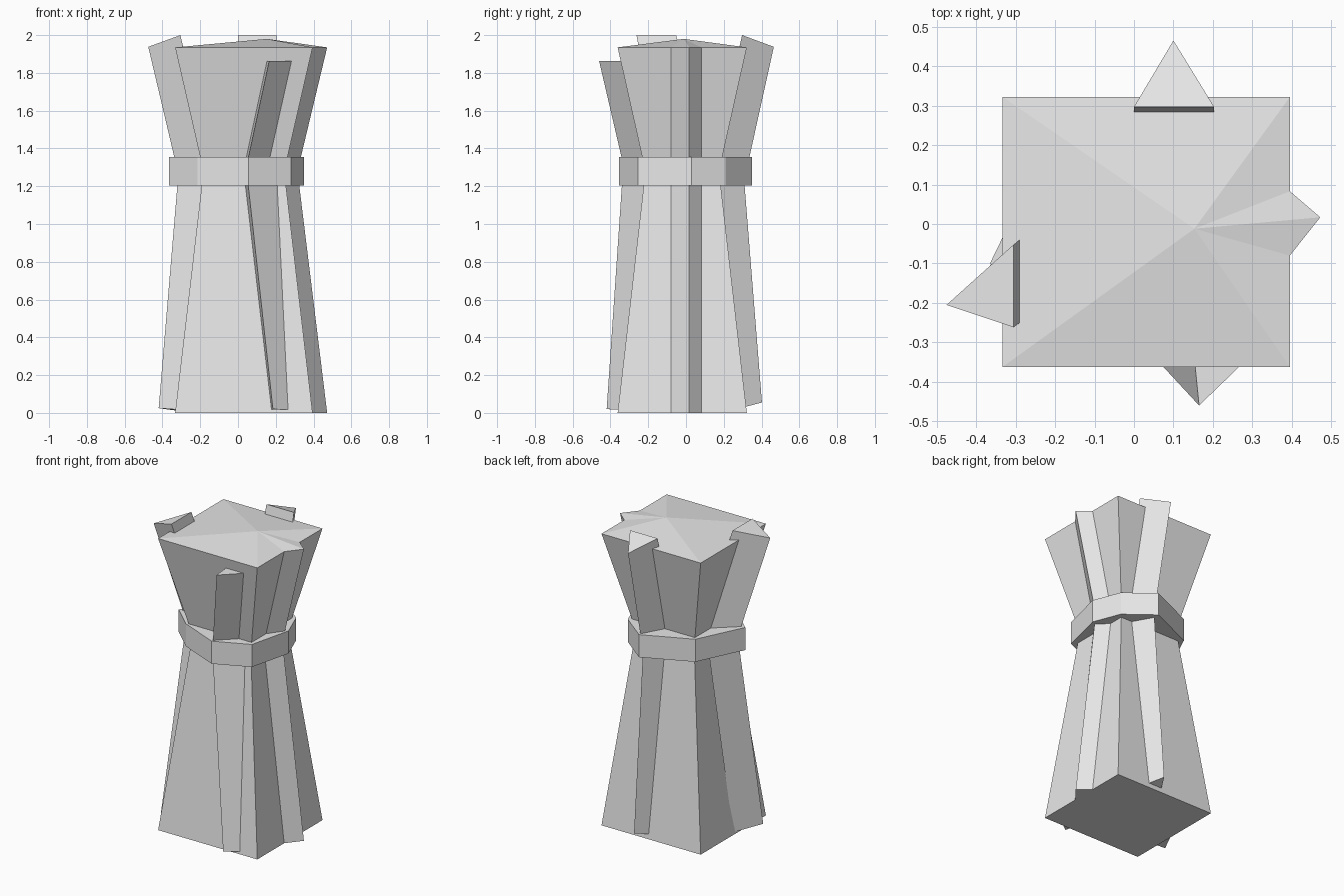
import bpy
import bmesh
from mathutils import Vector

cube = bpy.data.objects.get("Cube")
if cube:
    bpy.data.objects.remove(cube, do_unlink=True)

# One plain grey for everything
GREY = (0.8, 0.8, 0.8, 1.0)
grey = bpy.data.materials.new("plain_grey")
grey.use_nodes = True
grey.diffuse_color = GREY
for node in grey.node_tree.nodes:
    if node.type == 'BSDF_PRINCIPLED':
        node.inputs["Base Color"].default_value = GREY


def loft(name, rings, apex=None):
    """Skin equal rings of points from first to last; close with caps or an apex fan."""
    bm = bmesh.new()
    loops = [[bm.verts.new(p) for p in ring] for ring in rings]
    n = len(loops[0])
    for low, high in zip(loops, loops[1:]):
        for i in range(n):
            j = (i + 1) % n
            bm.faces.new((low[i], low[j], high[j], high[i]))
    bm.faces.new(loops[0])
    if apex:
        tip = bm.verts.new(apex)
        for i in range(n):
            bm.faces.new((loops[-1][i], loops[-1][(i + 1) % n], tip))
    else:
        bm.faces.new(loops[-1])
    bmesh.ops.recalc_face_normals(bm, faces=bm.faces)
    mesh = bpy.data.meshes.new(name)
    bm.to_mesh(mesh)
    bm.free()
    mesh.materials.append(grey)
    obj = bpy.data.objects.new(name, mesh)
    bpy.context.collection.objects.link(obj)
    return obj


def body_ring(x0, x1, y0, y1, ridge, z):
    """Rectangle with a triangular ridge on its +x side."""
    outline = [(x0, y0), (x1, y0), (x1, -0.08), (ridge, 0.017),
               (x1, 0.083), (x1, y1), (x0, y1)]
    return [(x, y, z) for x, y in outline]


def straw(name, end, run):
    """Three-sided stalk from its visible end to one hidden in the binding."""
    loft(name, [end, [Vector(p) + Vector(run) for p in end]])


# Bundle body: wide foot, pinched waist, flared head
loft("bundle_body", [
    body_ring(-0.333, 0.395, -0.362, 0.322, 0.472, 0.0),
    body_ring(-0.183, 0.245, -0.215, 0.175, 0.315, 1.28),
    body_ring(-0.333, 0.395, -0.362, 0.322, 0.472, 1.935),
], apex=(0.153, -0.012, 1.98))

# Binding around the waist
band = [(-0.365, -0.10), (-0.215, -0.24), (0.055, -0.355), (0.28, -0.255),
        (0.35, 0.03), (0.28, 0.21), (0.10, 0.35), (-0.215, 0.21)]
loft("binding_band", [[(x, y, z) for x, y in band] for z in (1.205, 1.355)])

# Loose stalks above the binding
straw("upper_back_straw",
      [(0.0, 0.297, 2.0), (0.203, 0.297, 2.0), (0.10, 0.465, 1.938)],
      (0, -0.155, -0.7))
straw("upper_right_straw",
      [(-0.305, -0.052, 2.0), (-0.305, -0.262, 2.0), (-0.475, -0.205, 1.938)],
      (0.165, 0.13, -0.7))
straw("upper_front_straw",
      [(0.165, -0.46, 1.863), (0.31, -0.32, 1.863), (0.145, -0.26, 1.863)],
      (-0.125, 0.135, -0.58))

# Loose stalks below the binding
straw("lower_back_straw",
      [(0.0, 0.23, 0.01), (0.20, 0.23, 0.01), (0.10, 0.402, 0.055)],
      (0, -0.1, 1.25))
straw("lower_right_straw",
      [(-0.42, -0.21, 0.025), (-0.325, -0.03, 0.012), (-0.217, -0.20, 0.01)],
      (0.105, 0.115, 1.25))
straw("lower_front_straw",
      [(0.185, -0.42, 0.02), (0.345, -0.30, 0.015), (0.16, -0.22, 0.01)],
      (-0.138, 0.085, 1.25))
